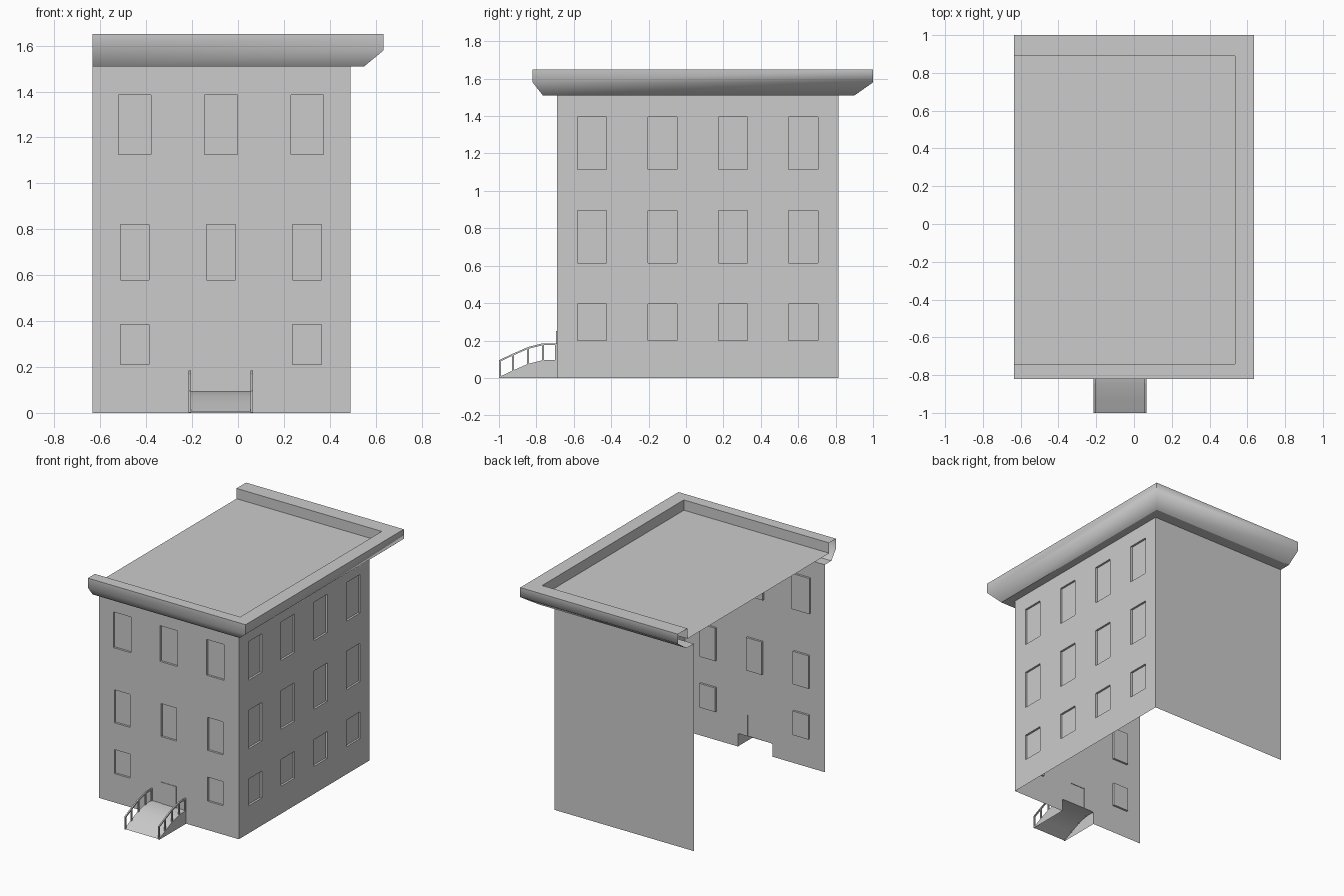
import bpy, bmesh, math
from mathutils import Vector

if "Cube" in bpy.data.objects:
    bpy.data.objects.remove(bpy.data.objects["Cube"])

Z = Vector((0, 0, 1))
X0, X1, YF, YB, H = -0.635, 0.49, -0.69, 0.815, 1.51


def make(name, faces, smooth=None):
    """Mesh object from a list of point loops, welded."""
    bm = bmesh.new()
    for loop in faces:
        bm.faces.new([bm.verts.new(p) for p in loop])
    bmesh.ops.remove_doubles(bm, verts=bm.verts, dist=1e-5)
    me = bpy.data.meshes.new(name)
    bm.to_mesh(me)
    bm.free()
    if smooth:
        me.shade_smooth()
        me.set_sharp_from_angle(angle=math.radians(smooth))
    ob = bpy.data.objects.new(name, me)
    bpy.context.collection.objects.link(ob)
    return ob


def wall(name, origin, u, width, panes=(), gap=None):
    """Sheet wall; panes are (u0, u1, z0, z1, depth), gap is left open."""
    o, u = Vector(origin), Vector(u)
    inward = -u.cross(Z)
    P = lambda a, b, d=0: o + u * a + Z * b + inward * d
    holes = list(panes) + ([gap] if gap else [])
    us = sorted({0, width} | {h[i] for h in holes for i in (0, 1)})
    zs = sorted({0, H} | {h[i] for h in holes for i in (2, 3)})
    faces = []
    for a, b in zip(us, us[1:]):
        for c, d in zip(zs, zs[1:]):
            mu, mz = (a + b) / 2, (c + d) / 2
            if not any(h[0] < mu < h[1] and h[2] < mz < h[3] for h in holes):
                faces.append([P(a, c), P(b, c), P(b, d), P(a, d)])
    for a, b, c, d, dep in panes:
        rim = [(a, c), (b, c), (b, d), (a, d)]
        faces.append([P(*q, dep) for q in rim])
        for p, q in zip(rim, rim[1:] + rim[:1]):
            faces.append([P(*p), P(*q), P(*q, dep), P(*p, dep)])
    return make(name, faces)


def prism(name, pts, x0, x1):
    """Solid with a y-z outline between two x positions."""
    n = len(pts)
    a = [(x0, y, z) for y, z in pts]
    b = [(x1, y, z) for y, z in pts]
    ob = make(name, [a, b[::-1]] + [[a[i], b[i], b[(i + 1) % n], a[(i + 1) % n]] for i in range(n)])
    bm = bmesh.new()
    bm.from_mesh(ob.data)
    bmesh.ops.recalc_face_normals(bm, faces=bm.faces)
    bm.to_mesh(ob.data)
    bm.free()
    return ob


# Front wall: windows, slightly raised door, gap under the porch
RX0, RX1, PORCH = -0.215, 0.065, 0.095
front = []
for centre in (-0.45, -0.074, 0.301):
    c = centre - X0
    front.append((c - 0.071, c + 0.071, 1.125, 1.385, 0.015))
    front.append((c - 0.063, c + 0.063, 0.58, 0.82, 0.015))
    if centre != -0.074:
        front.append((c - 0.063, c + 0.063, 0.21, 0.385, 0.015))
front.append((-0.135 - X0, -0.013 - X0, PORCH, 0.25, -0.004))
wall("front_wall", (X0, YF, 0), (1, 0, 0), X1 - X0, front,
     (RX0 - X0, RX1 - X0, 0, PORCH))

# Right wall: four columns by three rows of windows
side = [(c - 0.078 - YF, c + 0.078 - YF, z0, z1, 0.015)
        for c in (-0.502, -0.126, 0.251, 0.627)
        for z0, z1 in ((0.2, 0.395), (0.615, 0.895), (1.115, 1.395))]
wall("right_wall", (X1, YF, 0), (0, 1, 0), YB - YF, side)

# Plain back wall
wall("back_wall", (X1, YB, 0), (-1, 0, 0), X1 - X0)


# Cornice around three sides, open at the left
def ring(x, yf, yb, z):
    return [(X0, yf, z), (x, yf, z), (x, yb, z), (X0, yb, z)]


def loft(rings):
    return [[a[i], a[i + 1], b[i + 1], b[i]]
            for a, b in zip(rings, rings[1:]) for i in range(3)]


lip = ring(0.55, -0.765, 0.90, H)
inner = ring(0.535, -0.74, 0.89, 1.575)
make("soffit", loft([ring(X1, YF, YB, H), lip]))
make("cornice", loft([lip, ring(0.635, -0.82, 1.0, 1.58), ring(0.635, -0.82, 1.0, 1.65),
                      ring(0.535, -0.74, 0.89, 1.65), inner]), smooth=60)
make("roof", [inner])

# Entrance ramp with closed sides
ramp = [(-1.0, 0.005), (-0.925, 0.04), (-0.845, 0.075), (-0.765, PORCH), (YF, PORCH)]
make("ramp_surface", [[(RX0, *p), (RX1, *p), (RX1, *q), (RX0, *q)]
                      for p, q in zip(ramp, ramp[1:])], smooth=40)
outline = [(-1.0, 0)] + ramp + [(YF, 0)]
make("ramp_left_side", [[(RX0, *p) for p in outline]])
make("ramp_right_side", [[(RX1, *p) for p in outline[::-1]]])

# Handrails with posts on both sides
rail = [(y, z + 0.09) for y, z in ramp]
for label, x in (("left", RX0), ("right", RX1 - 0.01)):
    prism(label + "_handrail", rail + [(y, z - 0.01) for y, z in rail[::-1]], x, x + 0.01)
    for i, (y, z) in enumerate(ramp):
        a = min(max(y - 0.005, -1.0), YF - 0.01)
        prism(f"{label}_post_{i}", [(a, z - 0.003), (a + 0.01, z - 0.003),
                                    (a + 0.01, z + 0.083), (a, z + 0.083)], x, x + 0.01)
